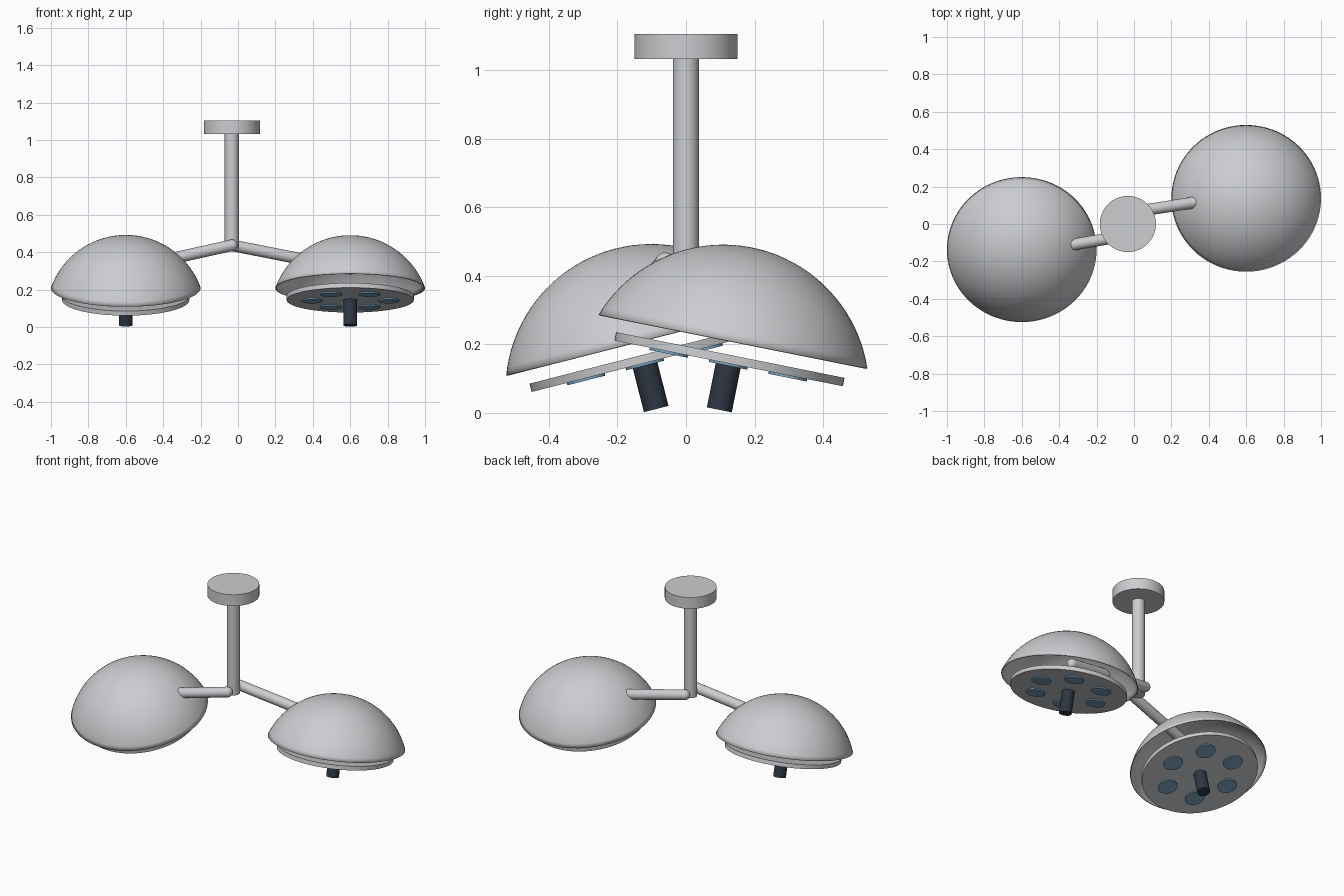
import bpy, bmesh, math
from mathutils import Matrix, Vector

if "Cube" in bpy.data.objects:
    bpy.data.objects.remove(bpy.data.objects["Cube"])


def material(name, rgb):
    m = bpy.data.materials.new(name)
    m.diffuse_color = (*rgb, 1)
    m.use_nodes = True
    m.node_tree.nodes["Principled BSDF"].inputs["Base Color"].default_value = m.diffuse_color
    return m


GREY = material("light_grey", (0.60, 0.61, 0.63))
DARK = material("dark_navy", (0.027, 0.037, 0.055))
BLUE = material("lens_blue", (0.20, 0.38, 0.53))


def finish(name, bm, mat, frame=None):
    bmesh.ops.recalc_face_normals(bm, faces=bm.faces)
    me = bpy.data.meshes.new(name)
    bm.to_mesh(me)
    bm.free()
    me.materials.append(mat)
    ob = bpy.data.objects.new(name, me)
    bpy.context.collection.objects.link(ob)
    if frame is not None:
        ob.matrix_world = frame
    bpy.ops.object.select_all(action='DESELECT')
    ob.select_set(True)
    bpy.context.view_layer.objects.active = ob
    bpy.ops.object.shade_smooth_by_angle(angle=math.radians(40))
    return ob


def lathe(name, profile, mat, frame=None, offset=(0, 0), steps=64):
    """Spin an (r, z) profile around the local z axis."""
    bm = bmesh.new()
    verts = [bm.verts.new((r, 0, z)) for r, z in profile]
    edges = [bm.edges.new(pair) for pair in zip(verts, verts[1:])]
    bmesh.ops.spin(bm, geom=verts + edges, cent=(0, 0, 0), axis=(0, 0, 1),
                   angle=math.tau, steps=steps)
    bmesh.ops.remove_doubles(bm, verts=bm.verts, dist=1e-4)
    bmesh.ops.translate(bm, verts=bm.verts, vec=(*offset, 0))
    return finish(name, bm, mat, frame)


def disc(name, r, z0, z1, mat, frame=None, offset=(0, 0), steps=64):
    return lathe(name, [(0, z0), (r, z0), (r, z1), (0, z1)], mat, frame, offset, steps)


def rod(name, a, b, r, mat):
    """Round-ended rod from a to b."""
    a, b = Vector(a), Vector(b)
    length = (b - a).length
    n = 8
    low = [(r * math.sin(i * math.pi / 2 / n), -r * math.cos(i * math.pi / 2 / n))
           for i in range(n + 1)]
    high = [(x, length - z) for x, z in reversed(low)]
    frame = Matrix.Translation(a) @ (b - a).to_track_quat('Z', 'Y').to_matrix().to_4x4()
    return lathe(name, low + high, mat, frame, steps=32)


# Ceiling mount and stem
HUB = -0.033
disc("ceiling_mount", 0.15, 1.033, 1.105, GREY, offset=(HUB, 0))
disc("stem", 0.038, 0.41, 1.04, GREY, offset=(HUB, 0), steps=48)

# Two tilted lamp heads, each on its own arm
RIM, HEIGHT = 0.40, 0.28
R = (RIM ** 2 + HEIGHT ** 2) / (2 * HEIGHT)
SWEEP = math.asin(RIM / R)
for side, s, tilt in (("right", 1, -11.3), ("left", -1, 14.3)):
    frame = Matrix.Translation((0.6 * s, 0.137 * s, 0.208)) @ \
        Matrix.Rotation(math.radians(tilt), 4, 'X')

    rod(side + "_arm", (HUB, 0.06 * s, 0.437), (0.6 * s, 0.158 * s, 0.312), 0.031, GREY)

    # Open dome shade: spherical cap
    cap = [(R * math.sin(SWEEP * i / 20), R * math.cos(SWEEP * i / 20) - (R - HEIGHT))
           for i in range(21)]
    dome = lathe(side + "_dome", cap, GREY, frame, steps=80)
    shell = dome.modifiers.new("thickness", 'SOLIDIFY')
    shell.thickness = 0.005
    shell.offset = -1

    # Light panel, lenses and grip
    disc(side + "_light_panel", 0.34, -0.065, -0.04, GREY, frame, steps=80)
    for i in range(6):
        a = i * math.pi / 3
        disc(f"{side}_lens_{i + 1}", 0.057, -0.072, -0.063, BLUE, frame,
             (0.204 * math.cos(a), 0.204 * math.sin(a)), 32)
    disc(side + "_handle", 0.037, -0.203, -0.06, DARK, frame, steps=32)
